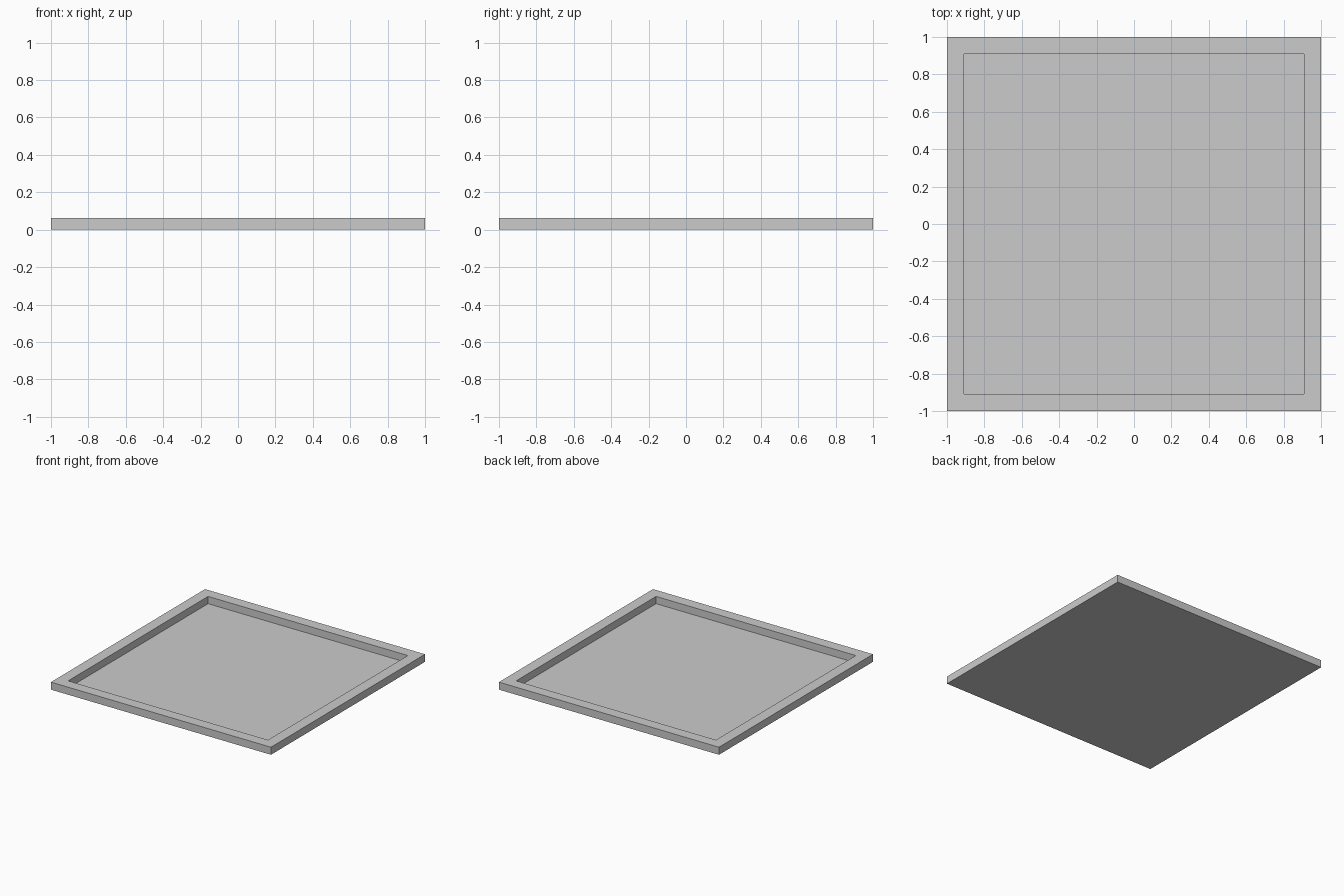
import bpy, bmesh
from mathutils import Matrix

if "Cube" in bpy.data.objects:
    bpy.data.objects.remove(bpy.data.objects["Cube"])

HEIGHT = 0.062   # rim height
RIM = 0.13       # rim width
FLOOR = 0.002    # thin recessed floor

# Square slab standing on z = 0
bm = bmesh.new()
bmesh.ops.create_cube(bm, size=1, matrix=Matrix.Translation((0, 0, HEIGHT / 2))
                      @ Matrix.Diagonal((2, 2, HEIGHT, 1)))
bm.normal_update()

# Recess: inset the rim, then sink the middle with vertical walls
top = max(bm.faces, key=lambda f: f.calc_center_median().z)
bmesh.ops.inset_region(bm, faces=[top], thickness=RIM)
inner = bmesh.ops.extrude_discrete_faces(bm, faces=[top])["faces"][0]
bmesh.ops.translate(bm, verts=inner.verts, vec=(0, 0, FLOOR - HEIGHT))
bmesh.ops.recalc_face_normals(bm, faces=bm.faces)

mesh = bpy.data.meshes.new("square_tray")
bm.to_mesh(mesh)
bm.free()
bpy.context.collection.objects.link(bpy.data.objects.new("square_tray", mesh))
